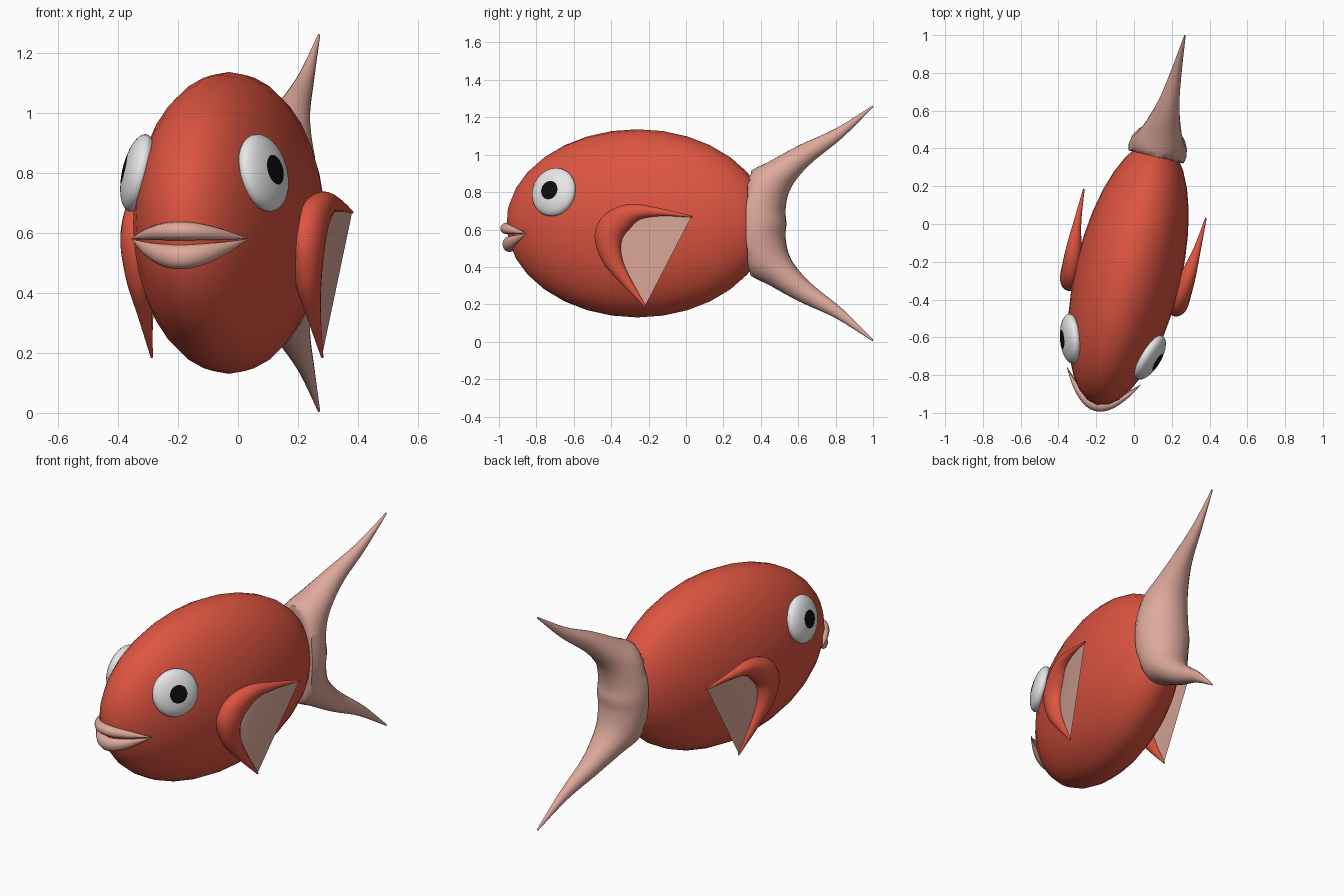
import bpy, bmesh, math
from mathutils import Matrix, Vector

if "Cube" in bpy.data.objects:
    bpy.data.objects.remove(bpy.data.objects["Cube"])

# Body frame: x = sideways, y = along the fish (head at -y), turned about 13 degrees
FRAME = Matrix.Translation((-0.03, -0.26, 0)) @ Matrix.Rotation(math.radians(-13.4), 4, 'Z')
MID = 0.633


def material(name, rgb):
    m = bpy.data.materials.new(name)
    m.diffuse_color = (*rgb, 1)
    m.use_nodes = True
    m.node_tree.nodes["Principled BSDF"].inputs["Base Color"].default_value = m.diffuse_color
    return m


RED = material("red", (0.73, 0.09, 0.052))
PINK = material("pink", (0.73, 0.40, 0.33))
WHITE = material("white", (0.8, 0.8, 0.8))
BLACK = material("black", (0.004, 0.004, 0.004))


def finish(bm, name, mats, smooth=True):
    bmesh.ops.recalc_face_normals(bm, faces=bm.faces)
    bm.transform(FRAME)
    me = bpy.data.meshes.new(name)
    bm.to_mesh(me)
    bm.free()
    for m in mats:
        me.materials.append(m)
    ob = bpy.data.objects.new(name, me)
    bpy.context.collection.objects.link(ob)
    if smooth:
        bpy.ops.object.select_all(action='DESELECT')
        ob.select_set(True)
        bpy.context.view_layer.objects.active = ob
        bpy.ops.object.shade_smooth_by_angle(angle=math.radians(50))
    return ob


def refine(rows, n=4):
    """Catmull-Rom interpolation between section rows."""
    out = []
    for i in range(len(rows) - 1):
        a, b, c, d = (rows[max(0, min(len(rows) - 1, i + k))] for k in (-1, 0, 1, 2))
        for j in range(n):
            t = j / n
            out.append(tuple(0.5 * (2 * q + (r - p) * t + (2 * p - 5 * q + 4 * r - s) * t * t
                                    + (3 * q - p - 3 * r + s) * t ** 3)
                             for p, q, r, s in zip(a, b, c, d)))
    return out + [rows[-1]]


def loft(rows, sides=20, min_y=-9):
    """Tube of elliptical sections: (front y, front z, back y, back z, centre x, half width)."""
    bm = bmesh.new()
    rings = []
    for fy, fz, by, bz, cx, w in rows:
        ring = []
        for k in range(sides):
            a = 2 * math.pi * k / sides
            h = 0.5 - 0.5 * math.cos(a)
            ring.append(bm.verts.new((cx + w * math.sin(a),
                                      max(min_y, fy + (by - fy) * h), fz + (bz - fz) * h)))
        rings.append(ring)
    for r, s in zip(rings, rings[1:]):
        for k in range(sides):
            j = (k + 1) % sides
            bm.faces.new((r[k], r[j], s[j], s[k]))
    bm.faces.new(rings[0])
    bm.faces.new(rings[-1])
    return bm


# Body
bm = bmesh.new()
bmesh.ops.create_uvsphere(bm, u_segments=32, v_segments=16, radius=1)
bm.transform(Matrix.Translation((0, 0, MID)) @ Matrix.Diagonal((0.281, 0.7166, 0.503, 1))
             @ Matrix.Rotation(math.pi / 2, 4, 'X'))
finish(bm, "body", [RED])

# Tail fin: upper half mirrored below the middle, cut flat against the body
half = [(0.52, 0.0, 0.815, 0.0, 0, 0.157), (0.53, 0.11, 0.81, 0.07, 0, 0.15),
        (0.60, 0.26, 0.83, 0.165, 0, 0.125), (0.73, 0.333, 0.885, 0.25, 0, 0.09),
        (0.894, 0.42, 0.975, 0.338, 0, 0.055), (1.09, 0.507, 1.13, 0.46, 0, 0.027),
        (1.292, 0.63, 1.296, 0.622, 0, 0.004)]
rows = [(a, -b, c, -d, e, f) for a, b, c, d, e, f in half[:0:-1]] + half
rows = [(a, b + MID, c, d + MID, e, f) for a, b, c, d, e, f in rows]
finish(loft(refine(rows), min_y=0.632), "tail_fin", [PINK])

# Side fins (curved rim with a flat membrane) : values in side view y, z
rim = [(0.04, 0.673, 0.04, 0.665, 0.332, 0.004), (-0.14, 0.715, -0.12, 0.672, 0.325, 0.02),
       (-0.30, 0.737, -0.24, 0.655, 0.31, 0.042), (-0.433, 0.684, -0.30, 0.605, 0.295, 0.056),
       (-0.492, 0.572, -0.345, 0.545, 0.288, 0.06), (-0.45, 0.428, -0.345, 0.45, 0.288, 0.044),
       (-0.353, 0.315, -0.30, 0.34, 0.289, 0.024), (-0.22, 0.183, -0.215, 0.19, 0.292, 0.004)]
rim = refine([((a + 0.33) / 0.973, b, (c + 0.33) / 0.973, d, e, f) for a, b, c, d, e, f in rim])
for side, label in ((1, "right"), (-1, "left")):
    rows = [(a, b, c, d, side * e, f) for a, b, c, d, e, f in rim]
    finish(loft(rows), label + "_side_fin", [RED])
    bm = bmesh.new()
    inner = [bm.verts.new((e, c - 0.006, d)) for a, b, c, d, e, f in rows]
    n = len(inner)
    for i in range(n // 2):      # strips between the upper and lower arm
        quad = [inner[i], inner[i + 1], inner[n - 2 - i], inner[n - 1 - i]]
        face = list(dict.fromkeys(quad))
        if len(face) > 2:
            bm.faces.new(face)
    finish(bm, label + "_fin_membrane", [PINK], smooth=False)

    # Eye: flattened sphere, faces round the outer pole form the pupil
    bm = bmesh.new()
    bmesh.ops.create_uvsphere(bm, u_segments=32, v_segments=16, radius=1)
    for f in bm.faces:
        f.material_index = int(f.calc_center_median().z > math.cos(math.radians(22.5)))
    out = Vector((side * 0.93, -0.30, 0.22))
    bm.transform(Matrix.Translation((side * 0.215, -0.408, 0.80))
                 @ out.to_track_quat('Z', 'Y').to_matrix().to_4x4()
                 @ Matrix.Diagonal((0.132, 0.132, 0.052, 1)))
    finish(bm, label + "_eye", [WHITE, BLACK])

# Lips: tapered tubes bent round the snout (centre height, half height, half depth)
for name, lift, hh, depth, y0 in (("upper_lip", 0.026, 0.031, 0.034, -0.717),
                                  ("lower_lip", -0.060, 0.041, 0.034, -0.704)):
    bm = bmesh.new()
    rings = []
    for i in range(25):
        s = -1 + i / 12
        t = max(1 - s * s, 0.03)
        cy, cz = y0 + (-0.56 - y0) * s * s, 0.58 + lift * (1 - s * s)
        rings.append([bm.verts.new((0.2 * s, cy + depth * t ** 0.8 * math.cos(k * math.pi / 6),
                                    cz + hh * t * math.sin(k * math.pi / 6))) for k in range(12)])
    for r, q in zip(rings, rings[1:]):
        for k in range(12):
            j = (k + 1) % 12
            bm.faces.new((r[k], r[j], q[j], q[k]))
    bm.faces.new(rings[0])
    bm.faces.new(rings[-1])
    finish(bm, name, [PINK])
